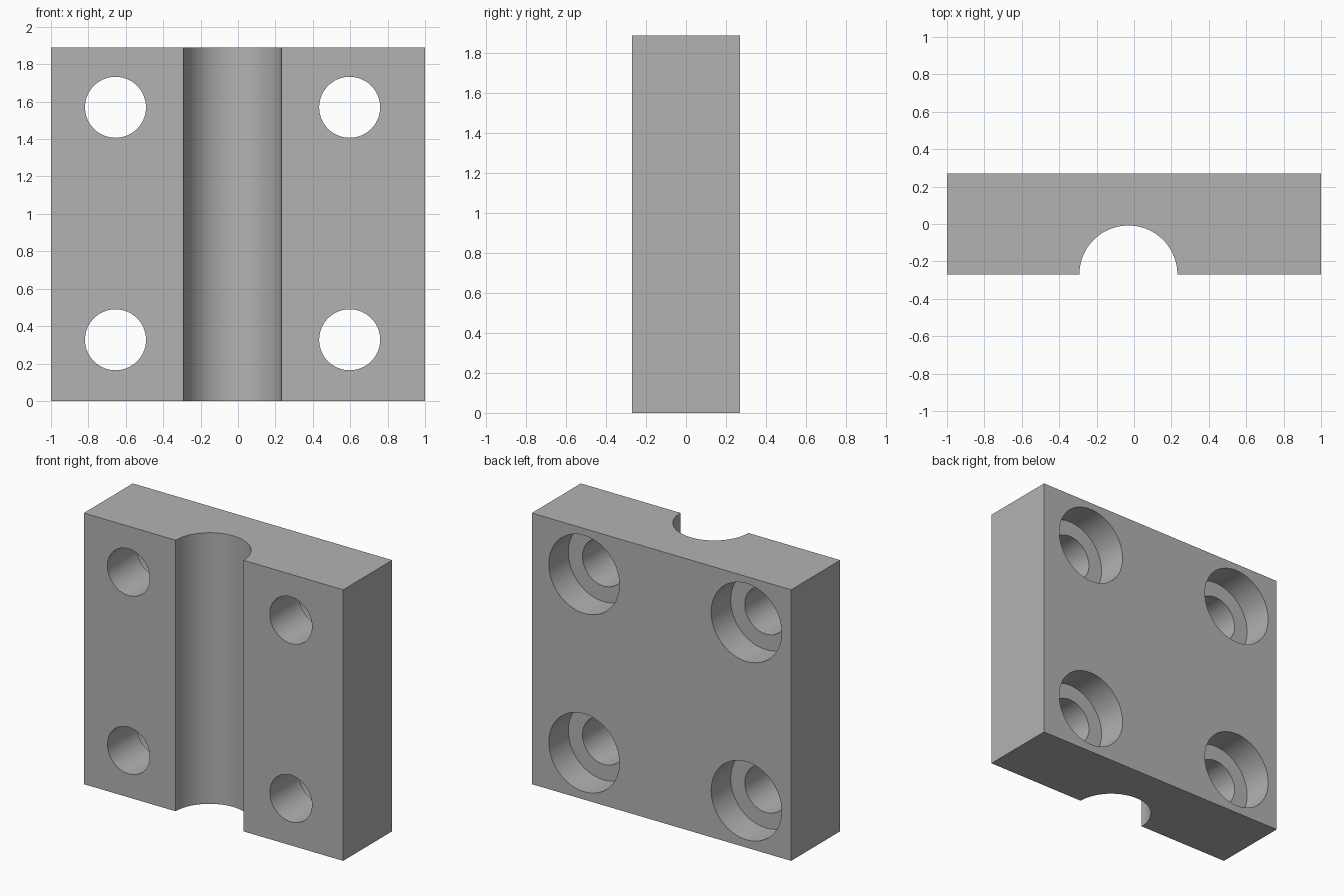
import bpy, bmesh, math
from mathutils import Matrix, Vector

cube = bpy.data.objects.get("Cube")
if cube:
    bpy.data.objects.remove(cube, do_unlink=True)

HALF_Y, HEIGHT = 0.27, 1.89
GROOVE_X, GROOVE_R = -0.03, 0.262
HOLES = [(x, z) for x in (-0.655, 0.597) for z in (0.327, 1.57)]

grey = bpy.data.materials.new("plain grey")
grey.use_nodes = True
colour = (0.45, 0.45, 0.45, 1)
grey.diffuse_color = colour
grey.node_tree.nodes["Principled BSDF"].inputs["Base Color"].default_value = colour


def make_object(name, bm):
    bmesh.ops.recalc_face_normals(bm, faces=bm.faces)
    mesh = bpy.data.meshes.new(name)
    bm.to_mesh(mesh)
    bm.free()
    mesh.materials.append(grey)
    obj = bpy.data.objects.new(name, mesh)
    bpy.context.collection.objects.link(obj)
    return obj


def hole_cutter(name, radius, y0, y1):
    """One cylinder along y at every bolt position."""
    bm = bmesh.new()
    for x, z in HOLES:
        place = Matrix.Translation((x, (y0 + y1) / 2, z)) @ Matrix.Rotation(math.pi / 2, 4, "X")
        bmesh.ops.create_cone(bm, cap_ends=True, segments=64, radius1=radius,
                              radius2=radius, depth=y1 - y0, matrix=place)
    obj = make_object(name, bm)
    obj.hide_render = True
    return obj


# Block: plan outline with a half-round groove in the front, extruded upward
outline = [(1, -HALF_Y), (1, HALF_Y), (-1, HALF_Y), (-1, -HALF_Y)]
for i in range(41):
    a = math.pi * (1 - i / 40)
    outline.append((GROOVE_X + GROOVE_R * math.cos(a), -HALF_Y + GROOVE_R * math.sin(a)))
bm = bmesh.new()
base = bm.faces.new([bm.verts.new((x, y, 0)) for x, y in outline])
top = bmesh.ops.extrude_face_region(bm, geom=[base])
bmesh.ops.translate(bm, vec=Vector((0, 0, HEIGHT)),
                    verts=[v for v in top["geom"] if isinstance(v, bmesh.types.BMVert)])
block = make_object("grooved_clamp_block", bm)

# Bolt holes, counterbored from the back
cutters = [hole_cutter("bolt_hole_cutter", 0.163, -0.5, 0.5),
           hole_cutter("counterbore_cutter", 0.272, HALF_Y - 0.215, 0.5)]
bpy.context.view_layer.objects.active = block
for cutter in cutters:
    mod = block.modifiers.new(cutter.name, "BOOLEAN")
    mod.object = cutter
    mod.operation = "DIFFERENCE"
    mod.solver = "EXACT"
    bpy.ops.object.modifier_apply(modifier=mod.name)
for cutter in cutters:
    bpy.data.objects.remove(cutter, do_unlink=True)

# Smooth the round walls, keep the edges sharp
bpy.ops.object.select_all(action="DESELECT")
block.select_set(True)
bpy.ops.object.shade_smooth_by_angle(angle=math.radians(30))
